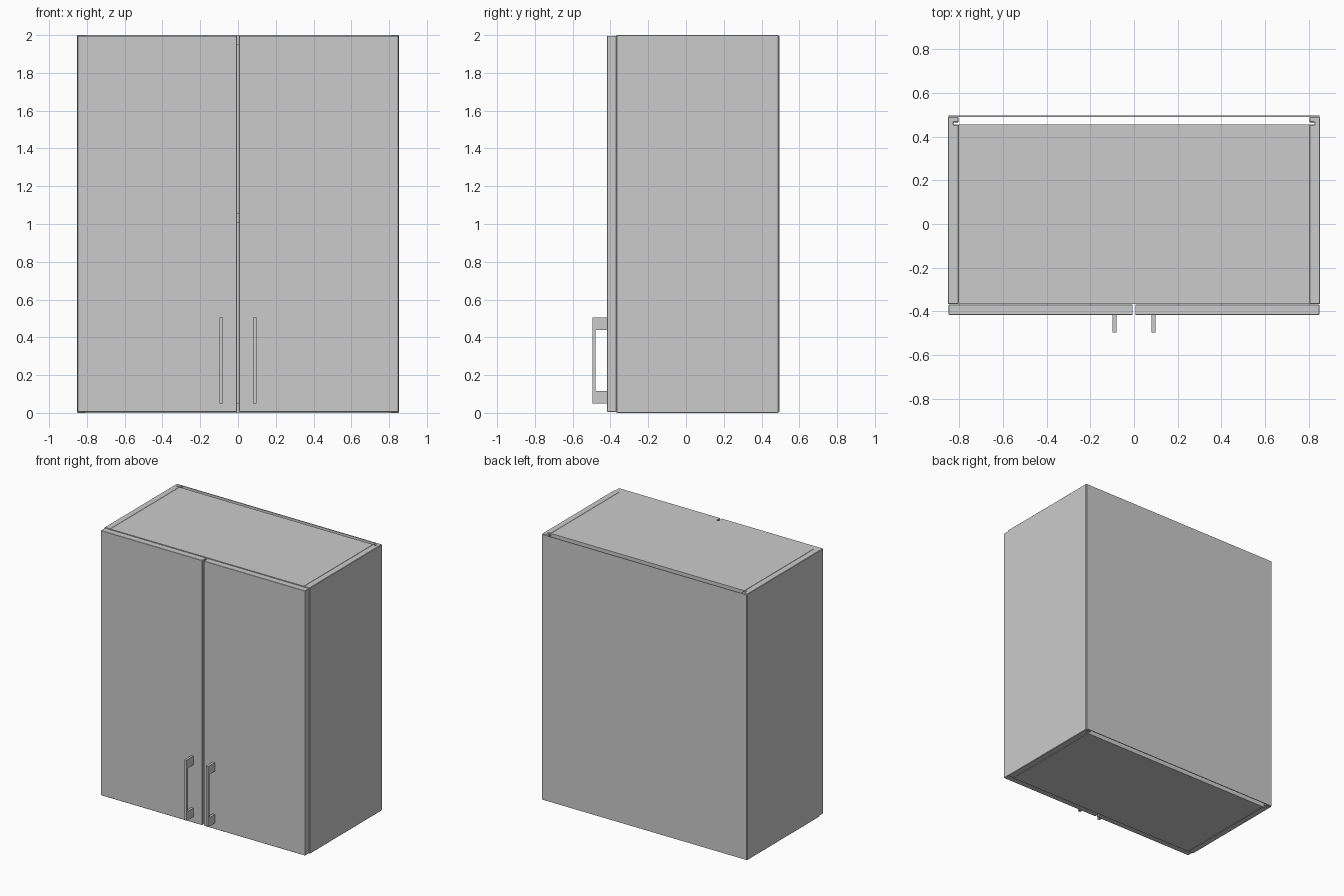
import bpy, bmesh
from mathutils import Vector

if "Cube" in bpy.data.objects:
    bpy.data.objects.remove(bpy.data.objects["Cube"])


def prism(name, pts, to3d, depth, bevel=0.0, mirror=False):
    """Extrude a 2D outline along a vector, optionally bevelled and mirrored in x."""
    bm = bmesh.new()
    face = bm.faces.new([bm.verts.new(to3d(a, b)) for a, b in pts])
    ext = bmesh.ops.extrude_face_region(bm, geom=[face])
    moved = [v for v in ext["geom"] if isinstance(v, bmesh.types.BMVert)]
    bmesh.ops.translate(bm, verts=moved, vec=Vector(depth))
    bmesh.ops.recalc_face_normals(bm, faces=bm.faces)
    mesh = bpy.data.meshes.new(name)
    bm.to_mesh(mesh)
    bm.free()
    ob = bpy.data.objects.new(name, mesh)
    bpy.context.collection.objects.link(ob)
    if bevel:
        mod = ob.modifiers.new("edge", "BEVEL")
        mod.width, mod.segments = bevel, 1
    if mirror:
        ob.modifiers.new("mirror", "MIRROR").use_clip = False
    return ob


def box(name, x, y, z, bevel=0.0, mirror=False):
    pts = [(x[0], y[0]), (x[1], y[0]), (x[1], y[1]), (x[0], y[1])]
    return prism(name, pts, lambda a, b: (a, b, z[0]), (0, 0, z[1] - z[0]), bevel, mirror)


W, IN = 0.853, 0.804          # outer and inner half width of the carcass
FRONT, REAR = -0.367, 0.455   # depth range of the horizontal boards

# side panels with the vertical groove near the rear edge
side = [(W, FRONT), (W, 0.49), (IN, 0.49), (IN, 0.466), (0.826, 0.466),
        (0.826, REAR), (IN, REAR), (IN, FRONT)]
prism("side_panels", side, lambda x, y: (x, y, 0), (0, 0, 2), 0.003, True)

# horizontal boards
for name, z in (("bottom_board", 0), ("middle_shelf", 1.005), ("top_board", 1.95)):
    box(name, (-IN, IN), (FRONT, REAR), (z, z + 0.05))

# thin back sheet
box("back_panel", (-0.849, 0.849), (0.49, 0.496), (0.004, 1.996))

# pair of doors
box("doors", (0.006, 0.849), (-0.417, -0.369), (0.006, 1.996), 0.002, True)

# bracket-shaped handles
handle = [(-0.416, 0.05), (-0.496, 0.05), (-0.496, 0.505), (-0.416, 0.505),
          (-0.416, 0.44), (-0.474, 0.44), (-0.48, 0.434),
          (-0.48, 0.121), (-0.474, 0.115), (-0.416, 0.115)]
prism("handles", handle, lambda y, z: (0.08, y, z), (0.019, 0, 0), 0.0, True)
